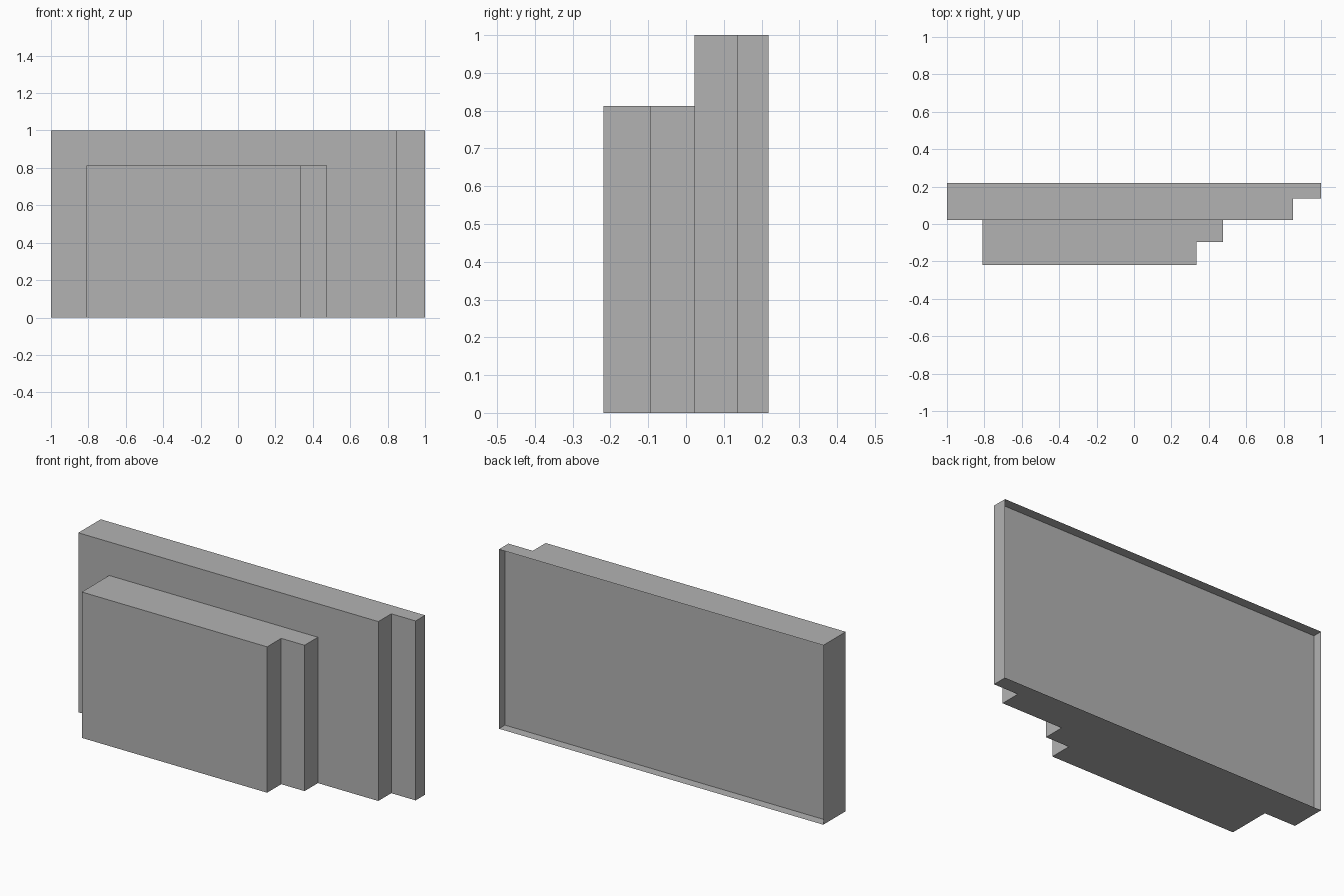
import bpy
import bmesh

cube = bpy.data.objects.get("Cube")
if cube:
    bpy.data.objects.remove(cube, do_unlink=True)

GREY = (0.45, 0.45, 0.45, 1.0)
grey = bpy.data.materials.new("plain_grey")
grey.use_nodes = True
grey.diffuse_color = GREY
grey.node_tree.nodes["Principled BSDF"].inputs["Base Color"].default_value = GREY


def add_object(name, bm):
    mesh = bpy.data.meshes.new(name)
    bm.to_mesh(mesh)
    bm.free()
    mesh.materials.append(grey)
    obj = bpy.data.objects.new(name, mesh)
    bpy.context.collection.objects.link(obj)


def notched_slab(name, left, notch, right, front, step, back, height, recess=0):
    """Upright slab with a stepped front corner; recess sinks the back panel."""
    outline = [(left, front), (notch, front), (notch, step),
               (right, step), (right, back), (left, back)]
    bm = bmesh.new()
    base = bm.faces.new([bm.verts.new((x, y, 0)) for x, y in outline])
    top = bmesh.ops.extrude_face_region(bm, geom=[base])["geom"]
    bmesh.ops.translate(bm, vec=(0, 0, height),
                        verts=[v for v in top if isinstance(v, bmesh.types.BMVert)])
    bmesh.ops.recalc_face_normals(bm, faces=bm.faces)
    if recess:
        # thin rim: open the back and set a panel inside it
        rear = [f for f in bm.faces if f.normal.y > 0.9]
        bmesh.ops.delete(bm, geom=rear, context="FACES_ONLY")
        y = back - recess
        corners = [(right, 0), (left, 0), (left, height), (right, height)]
        bm.faces.new([bm.verts.new((x, y, z)) for x, z in corners])
    add_object(name, bm)


# Tall rear slab with its sunken back, and the lower slab in front of it
notched_slab("rear_slab", -1, 0.85, 1, 0.022, 0.136, 0.219, 1, recess=0.053)
notched_slab("front_slab", -0.81, 0.333, 0.477, -0.219, -0.095, 0.022, 0.813)
